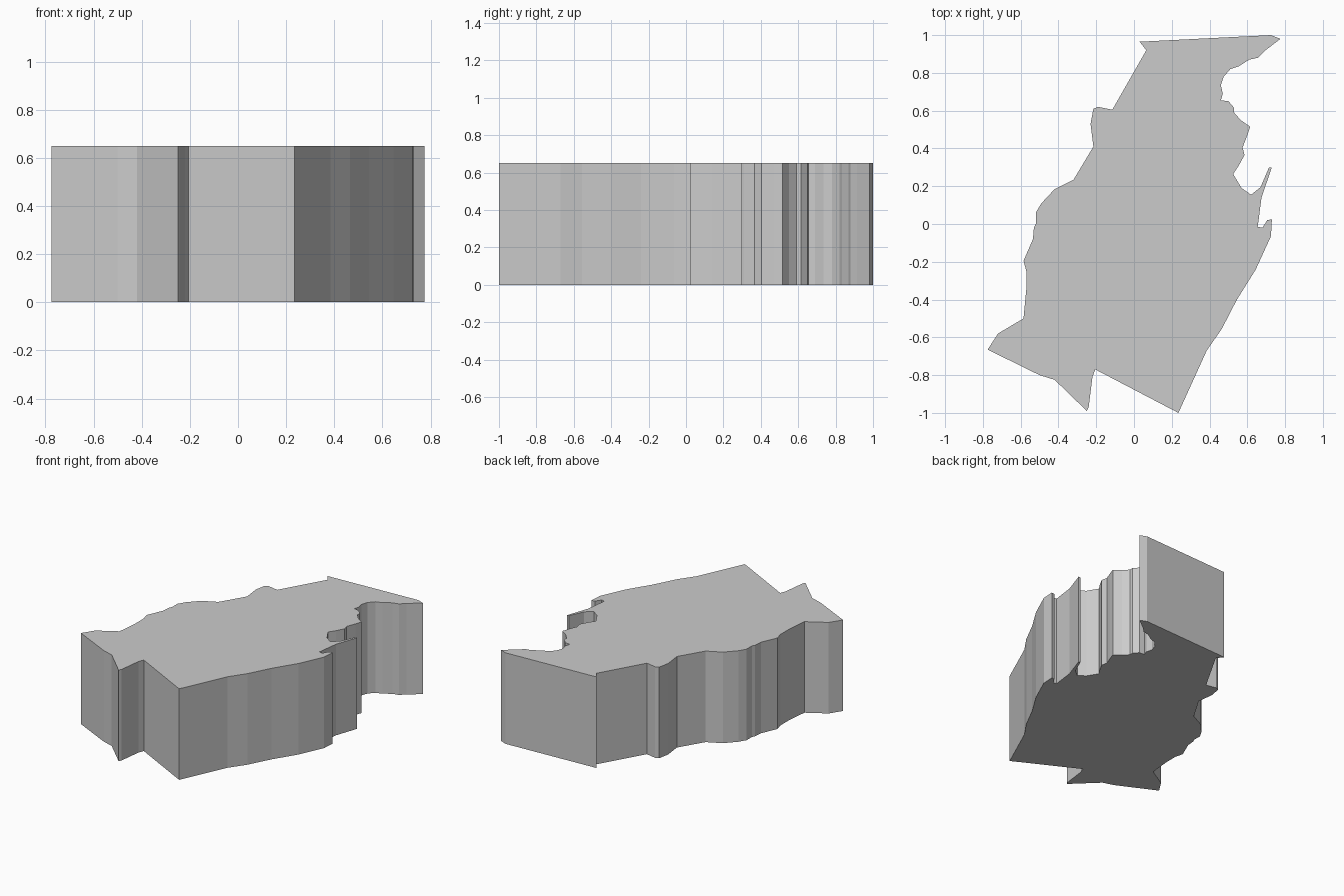
import bpy
import bmesh

HEIGHT = 0.65

# Outline of the slab seen from above, clockwise from the back left corner
back_and_right = [
    (0.03, 0.965), (0.725, 1.0), (0.775, 0.98), (0.69, 0.915), (0.655, 0.88),
    (0.61, 0.87), (0.555, 0.835), (0.51, 0.82), (0.475, 0.78), (0.46, 0.735),
    (0.47, 0.69), (0.46, 0.655), (0.5, 0.65), (0.53, 0.615), (0.53, 0.59),
    (0.565, 0.55), (0.615, 0.515), (0.60, 0.47), (0.575, 0.405), (0.585, 0.365),
    (0.555, 0.31), (0.525, 0.265), (0.57, 0.19), (0.62, 0.155), (0.67, 0.195),
    (0.715, 0.30), (0.73, 0.30), (0.675, 0.14), (0.655, -0.015), (0.68, -0.02),
    (0.705, 0.02), (0.73, 0.025), (0.725, -0.065), (0.645, -0.24),
    (0.545, -0.40), (0.465, -0.555), (0.385, -0.67), (0.235, -1.0),
]
front_and_left = [
    (-0.205, -0.77), (-0.22, -0.81), (-0.24, -0.97), (-0.25, -0.99),
    (-0.42, -0.825), (-0.5, -0.80), (-0.775, -0.665), (-0.72, -0.58),
    (-0.585, -0.5), (-0.57, -0.345), (-0.57, -0.25), (-0.585, -0.195),
    (-0.535, -0.08), (-0.53, -0.02), (-0.52, 0.0), (-0.52, 0.06),
    (-0.49, 0.11), (-0.42, 0.185), (-0.32, 0.235), (-0.215, 0.41),
    (-0.23, 0.53), (-0.215, 0.61), (-0.19, 0.62), (-0.115, 0.605),
    (0.065, 0.92),
]

# Extrude the outline straight up into a closed, flat-shaded block
bm = bmesh.new()
base = bm.faces.new([bm.verts.new((x, y, 0)) for x, y in back_and_right + front_and_left])
extruded = bmesh.ops.extrude_face_region(bm, geom=[base], use_keep_orig=True)
top_verts = [g for g in extruded["geom"] if isinstance(g, bmesh.types.BMVert)]
bmesh.ops.translate(bm, verts=top_verts, vec=(0, 0, HEIGHT))
bmesh.ops.recalc_face_normals(bm, faces=bm.faces)

mesh = bpy.data.meshes.new("region_block")
bm.to_mesh(mesh)
bm.free()
block = bpy.data.objects.new("region_block", mesh)
bpy.context.collection.objects.link(block)
